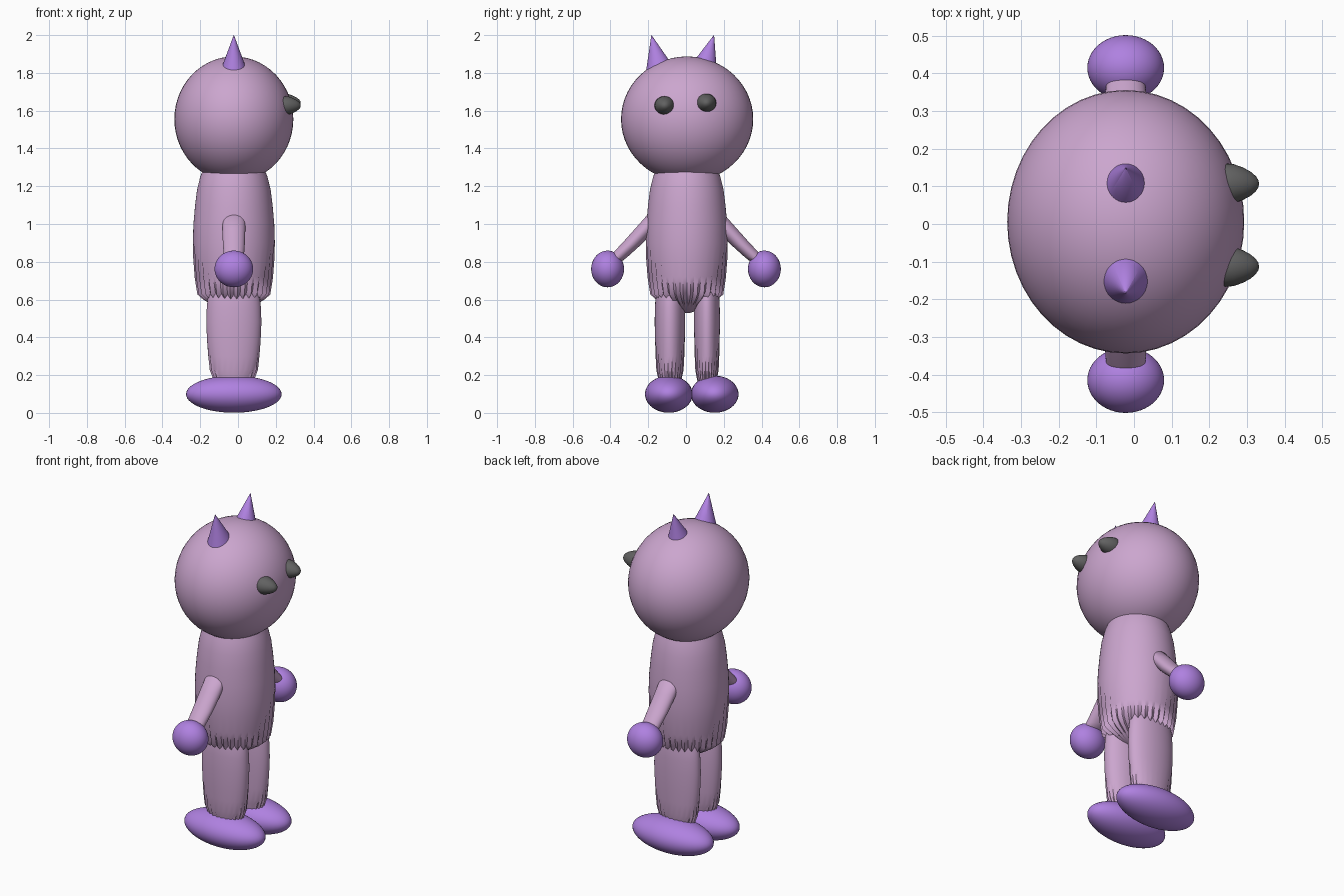
import bpy, bmesh, math
from mathutils import Matrix

if "Cube" in bpy.data.objects:
    bpy.data.objects.remove(bpy.data.objects["Cube"])

CX = -0.022  # shared x centre of the figure


def material(name, rgb):
    m = bpy.data.materials.new(name)
    m.diffuse_color = (*rgb, 1)
    m.use_nodes = True
    m.node_tree.nodes["Principled BSDF"].inputs["Base Color"].default_value = m.diffuse_color
    return m


SKIN = material("pale_mauve", (0.60, 0.38, 0.62))
ACCENT = material("violet", (0.43, 0.22, 0.75))
DARK = material("dark_grey", (0.12, 0.12, 0.12))


def finish(name, bm, mat, angle=60):
    bmesh.ops.recalc_face_normals(bm, faces=bm.faces)
    me = bpy.data.meshes.new(name)
    bm.to_mesh(me)
    bm.free()
    ob = bpy.data.objects.new(name, me)
    bpy.context.collection.objects.link(ob)
    me.materials.append(mat)
    bpy.ops.object.select_all(action='DESELECT')
    ob.select_set(True)
    bpy.context.view_layer.objects.active = ob
    bpy.ops.object.shade_smooth_by_angle(angle=math.radians(angle))
    return ob


def ellipsoid(name, centre, radii, mat):
    bm = bmesh.new()
    mtx = Matrix.Translation(centre) @ Matrix.Diagonal((*radii, 1))
    bmesh.ops.create_uvsphere(bm, u_segments=48, v_segments=28, radius=1, matrix=mtx)
    return finish(name, bm, mat)


def loft(name, rings, mat, sides=48, angle=60):
    """Rings are (centre, x radius, y radius, pleat depth); pleats alternate in and out."""
    bm = bmesh.new()
    loops = []
    for (x, y, z), rx, ry, pleat in rings:
        loop = []
        for i in range(sides):
            a = math.tau * i / sides
            p = pleat if i % 2 else -pleat
            loop.append(bm.verts.new((x + (rx + p) * math.cos(a),
                                      y + (ry + p) * math.sin(a), z - p)))
        loops.append(loop)
    for lo, hi in zip(loops, loops[1:]):
        for i in range(sides):
            j = (i + 1) % sides
            bm.faces.new((lo[i], lo[j], hi[j], hi[i]))
    bm.faces.new(loops[0][::-1])
    bm.faces.new(loops[-1])
    return finish(name, bm, mat, angle)


# head
ellipsoid("head", (CX, 0.006, 1.555), (0.315, 0.35, 0.332), SKIN)

# body with pleated lower edge
body = [(0.53, 0.02, 0), (0.555, 0.085, 0.001), (0.605, 0.158, 0.005), (0.635, 0.186, 0.008),
        (0.72, 0.202, 0.006), (0.82, 0.213, 0.003), (0.90, 0.217, 0), (1.00, 0.214, 0),
        (1.10, 0.205, 0), (1.18, 0.195, 0), (1.25, 0.178, 0), (1.32, 0.15, 0)]
loft("body", [((CX, 0.004, z), r, r, p) for z, r, p in body], SKIN, sides=64)

# legs, with fine pleats at the ankles
leg = [(0.15, 0.66, 0.002), (0.20, 0.78, 0.003), (0.23, 0.86, 0.003), (0.30, 0.92, 0.002),
       (0.38, 0.97, 0), (0.48, 1.0, 0), (0.56, 0.98, 0), (0.64, 0.92, 0), (0.70, 0.75, 0)]
for side, y, ry in (("right", -0.085, 0.081), ("left", 0.111, 0.069)):
    loft(side + "_leg", [((CX, y, z), 0.146 * f, ry * f, p) for z, f, p in leg], SKIN)

# feet
for side, y in (("right", -0.091), ("left", 0.152)):
    ellipsoid(side + "_foot", (CX, y, 0.099), (0.253, 0.126, 0.098), ACCENT)

# arms and hands
for side, s in (("right", -1), ("left", 1)):
    arm = [(0.13, 1.07, 0.06), (0.21, 0.978, 0.061), (0.29, 0.892, 0.058),
           (0.36, 0.825, 0.053), (0.39, 0.795, 0.045)]
    loft(side + "_arm", [((CX, s * y, z), r, r * 0.93, 0) for y, z, r in arm], SKIN, 32)
    ellipsoid(side + "_hand", (CX, s * 0.415, 0.762), (0.102, 0.087, 0.097), ACCENT)

# pointed ears, leaning outwards
for side, base, tip in (("right", -0.122, -0.183), ("left", 0.072, 0.148)):
    loft(side + "_ear", [((CX, base, 1.78), 0.083, 0.094, 0),
                         ((CX, (base + tip) / 2, 1.89), 0.0415, 0.047, 0),
                         ((CX, tip, 2.0), 0.0008, 0.0008, 0)], ACCENT, 40)

# blunt protruding eyes pointing along +x
eye = [(0.19, 0.045), (0.24, 0.054), (0.265, 0.052), (0.29, 0.043), (0.31, 0.032),
       (0.324, 0.02), (0.331, 0.009), (0.332, 0.001)]
for side, y, z in (("right", -0.113, 1.627), ("left", 0.107, 1.64)):
    ob = loft(side + "_eye", [((0, 0, x), r * 0.93, r, 0) for x, r in eye], DARK, 32)
    ob.data.transform(Matrix.Translation((0, y, z)) @ Matrix.Rotation(math.pi / 2, 4, 'Y'))
